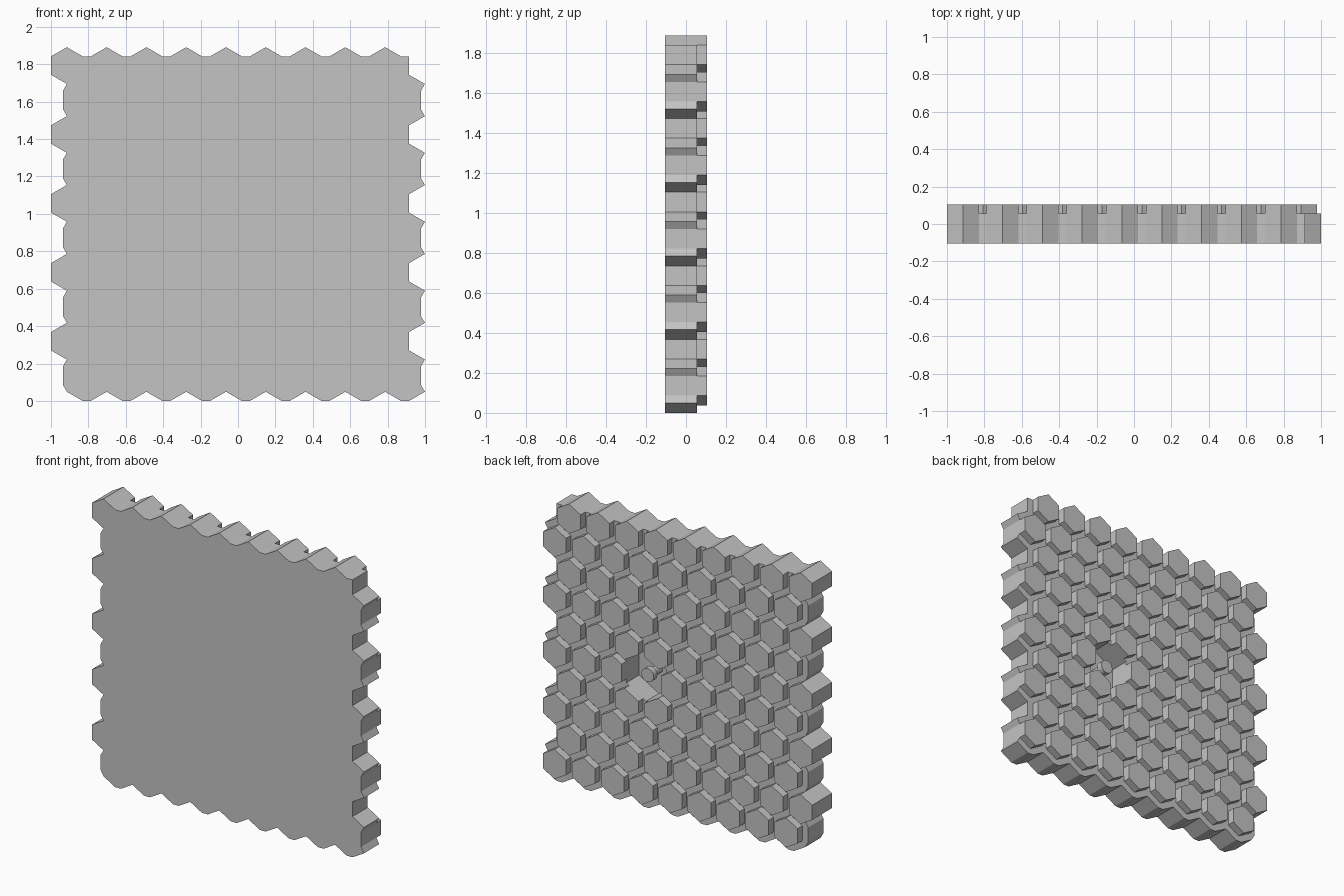
import bpy
import bmesh
from math import cos, sin, radians, sqrt
from mathutils import Vector

if "Cube" in bpy.data.objects:
    bpy.data.objects.remove(bpy.data.objects["Cube"], do_unlink=True)

ROWS, COLS = 10, 9
WIDTH, GAP = 0.17, 0.0427
PITCH = WIDTH + GAP
RADIUS = WIDTH / sqrt(3)
ROW_STEP = PITCH * sqrt(3) / 2
FRONT, GROOVE, BACK = -0.105, 0.055, 0.105
POCKET_FLOOR = -0.08
TOP_ROW = ROWS * ROW_STEP - RADIUS / 2

grey = bpy.data.materials.new("plain grey")
grey.use_nodes = True
grey.diffuse_color = (0.55, 0.55, 0.55, 1)
grey.node_tree.nodes["Principled BSDF"].inputs["Base Color"].default_value = grey.diffuse_color


def polar(angle, length):
    a = radians(angle)
    return Vector((length * cos(a), 0, length * sin(a)))


def centre(row, col):
    x = -1 + WIDTH / 2 + PITCH * (col + 0.5 * (row % 2))
    return Vector((x, GROOVE, TOP_ROW - row * ROW_STEP))


def finish(bm, name):
    bmesh.ops.recalc_face_normals(bm, faces=bm.faces[:])
    mesh = bpy.data.meshes.new(name)
    bm.to_mesh(mesh)
    bm.free()
    mesh.materials.append(grey)
    ob = bpy.data.objects.new(name, mesh)
    bpy.context.collection.objects.link(ob)
    return ob


def prism(name, middle, radius, sides, y0, y1):
    """Upright-pointed prism running along y."""
    bm = bmesh.new()
    ring = [bm.verts.new(middle + polar(90 + 360 * i / sides, radius)) for i in range(sides)]
    for v in ring:
        v.co.y = y0
    face = bm.faces.new(ring)
    out = bmesh.ops.extrude_face_region(bm, geom=[face], use_keep_orig=True)
    for v in out["geom"]:
        if isinstance(v, bmesh.types.BMVert):
            v.co.y = y1
    return finish(bm, name)


# Flat net of hexagons, joining strips and corner triangles
bm = bmesh.new()


def add_face(points):
    bm.faces.new([bm.verts.new(p) for p in points])


for row in range(ROWS):
    for col in range(COLS):
        c = centre(row, col)
        add_face([c + polar(30 + 60 * k, RADIUS) for k in range(6)])
        for a in ((60, 120, 180, 240, 300) if row % 2 else (0,)):
            p, q, step = c + polar(a - 30, RADIUS), c + polar(a + 30, RADIUS), polar(a, GAP)
            add_face([p, p + step, q + step, q])
        for a in ((90, 150, 210, 270) if row % 2 else ()):
            p = c + polar(a, RADIUS)
            add_face([p, p + polar(a - 30, GAP), p + polar(a + 30, GAP)])
bmesh.ops.remove_doubles(bm, verts=bm.verts[:], dist=0.001)

# Thickness of the slab
out = bmesh.ops.extrude_face_region(bm, geom=bm.faces[:], use_keep_orig=True)
for v in out["geom"]:
    if isinstance(v, bmesh.types.BMVert):
        v.co.y = FRONT
bmesh.ops.recalc_face_normals(bm, faces=bm.faces[:])

# Raised hexagons on the back
caps = [f for f in bm.faces if len(f.verts) == 6 and f.calc_center_median().y > GROOVE - 0.01]
for f in bmesh.ops.extrude_discrete_faces(bm, faces=caps)["faces"]:
    for v in f.verts:
        v.co.y = BACK

# One clean flat front
front_verts = [v for v in bm.verts if v.co.y < FRONT + 0.001]
front_edges = [e for e in bm.edges if all(v.co.y < FRONT + 0.001 for v in e.verts)]
bmesh.ops.dissolve_limit(bm, angle_limit=radians(1), verts=front_verts, edges=front_edges)
panel = finish(bm, "honeycomb_panel")

# Hexagonal hanging pocket in place of one cell
hole = centre(5, 5)
cutter = prism("pocket_cutter", hole, 0.29 / sqrt(3), 6, POCKET_FLOOR, BACK + 0.1)
cutter.hide_render = True
mod = panel.modifiers.new("pocket", "BOOLEAN")
mod.operation = "DIFFERENCE"
mod.solver = "EXACT"
mod.object = cutter
bpy.context.view_layer.objects.active = panel
bpy.ops.object.modifier_apply(modifier=mod.name)
bpy.data.objects.remove(cutter, do_unlink=True)

# Peg with a round head inside the pocket
prism("peg_stem", hole, 0.028, 12, POCKET_FLOOR - 0.005, 0.01)
prism("peg_head", hole, 0.045, 20, 0.0, 0.04)
